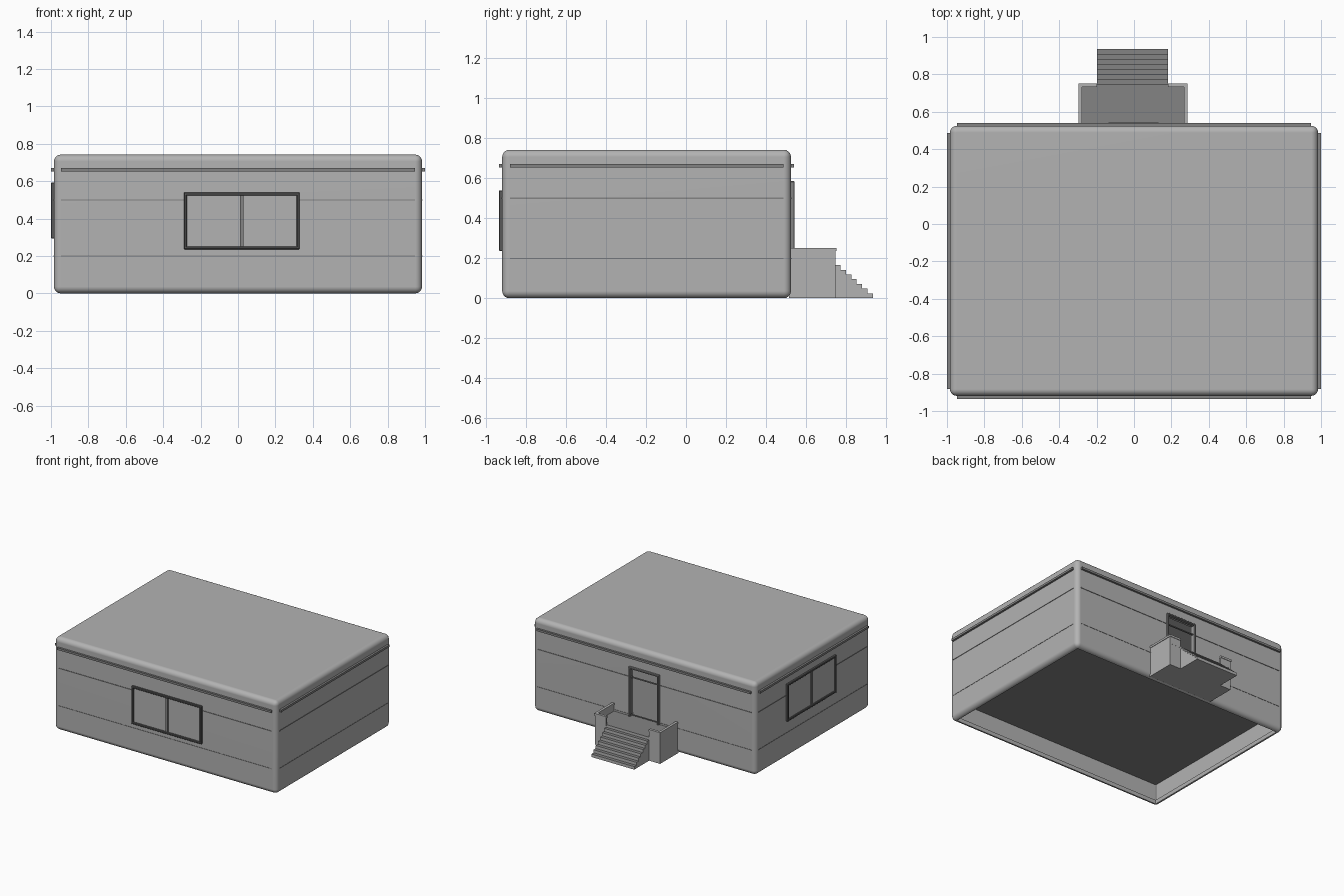
import bpy, bmesh, math
from mathutils import Vector

cube = bpy.data.objects.get("Cube")
if cube:
    bpy.data.objects.remove(cube, do_unlink=True)


def material(name, v):
    m = bpy.data.materials.new(name)
    m.use_nodes = True
    col = (v, v, v, 1)
    m.diffuse_color = col
    m.node_tree.nodes["Principled BSDF"].inputs["Base Color"].default_value = col
    return m


LIGHT = material("light_grey", 0.45)
MID = material("mid_grey", 0.23)
DARK = material("dark_grey", 0.10)


def finish(name, bm, *mats):
    bmesh.ops.recalc_face_normals(bm, faces=bm.faces)
    me = bpy.data.meshes.new(name)
    bm.to_mesh(me)
    bm.free()
    ob = bpy.data.objects.new(name, me)
    bpy.context.collection.objects.link(ob)
    for m in mats:
        me.materials.append(m)
    return ob


def add_box(bm, lo, hi):
    lo, hi = Vector(lo), Vector(hi)
    for v in bmesh.ops.create_cube(bm, size=1)["verts"]:
        v.co = (lo + hi) / 2 + v.co * (hi - lo)


def box(name, lo, hi, mat, bevel=0):
    bm = bmesh.new()
    add_box(bm, lo, hi)
    if bevel:
        bmesh.ops.bevel(bm, geom=bm.edges[:], offset=bevel, segments=1,
                        profile=0.5, affect='EDGES')
    return finish(name, bm, mat)


# Main dimensions
X, Y0, Y1, H, R, WALL = 0.984, -0.919, 0.525, 0.742, 0.036, 0.03
YC = (Y0 + Y1) / 2
FLOOR = 0.187                                   # floor and porch level
DX0, DX1, DTOP = -0.137, 0.132, 0.585           # door frame

# Rounded hollow shell, open underneath, with a doorway cut in the back wall
bm = bmesh.new()
add_box(bm, (-X, Y0, 0), (X, Y1, H))
bmesh.ops.bevel(bm, geom=bm.edges[:], offset=R, segments=5, profile=0.5, affect='EDGES')
bottom = max((f for f in bm.faces if f.normal.z < -0.99), key=lambda f: f.calc_area())
bmesh.ops.delete(bm, geom=[bottom], context='FACES_ONLY')
body = finish("building_shell", bm, LIGHT)
cutter = box("doorway_cutter", (DX0 + 0.008, Y1 - 0.1, FLOOR), (DX1 - 0.008, Y1 + 0.1, DTOP - 0.008), LIGHT)
cutter.hide_render = True
bpy.context.view_layer.objects.active = body
body.select_set(True)
solid = body.modifiers.new("thickness", 'SOLIDIFY')
solid.thickness, solid.offset = WALL, -1
cut = body.modifiers.new("doorway", 'BOOLEAN')
cut.operation, cut.object = 'DIFFERENCE', cutter
for mod in ("thickness", "doorway"):
    bpy.ops.object.modifier_apply(modifier=mod)
bpy.data.objects.remove(cutter, do_unlink=True)
bpy.ops.object.shade_smooth_by_angle(angle=math.radians(40))
weighted = body.modifiers.new("flat_walls", 'WEIGHTED_NORMAL')
weighted.keep_sharp = True
body.select_set(False)

# Floor slab inside the shell
box("floor", (-X + WALL - 0.003, Y0 + WALL - 0.003, 0.165),
    (X - WALL + 0.003, Y1 - WALL + 0.003, FLOOR), MID)


# Horizontal bands on all four walls: one deep rail and two fine seams
def bands(name, z0, z1, out, mat):
    lx, ly = X - R - 0.002, (Y1 - Y0) / 2 - R - 0.002
    for s, side in ((-1, "front"), (1, "back")):
        y = Y0 if s < 0 else Y1
        ys = sorted((y - s * 0.01, y + s * out))
        box(f"{name}_{side}", (-lx, ys[0], z0), (lx, ys[1], z1), mat)
    for s, side in ((-1, "right"), (1, "left")):
        xs = sorted((s * (X - 0.01), s * (X + out)))
        box(f"{name}_{side}", (xs[0], YC - ly, z0), (xs[1], YC + ly, z1), mat)


bands("roof_rail", 0.653, 0.670, 0.016, MID)
bands("upper_seam", 0.497, 0.503, 0.003, MID)
bands("lower_seam", 0.197, 0.202, 0.002, MID)


# Box on a wall: p runs along the wall, q is height, depth stands out from it
def on_wall(name, wall, p0, p1, q0, q1, depth, mat, bevel=0):
    if wall == "right":
        return box(name, (-X - depth, p0, q0), (-X + 0.01, p1, q1), mat, bevel)
    if wall == "front":
        return box(name, (p0, Y0 - depth, q0), (p1, Y0 + 0.01, q1), mat, bevel)
    return box(name, (p0, Y1 - 0.01, q0), (p1, Y1 + depth, q1), mat, bevel)


def frame(name, wall, a0, a1, z0, z1, mat, w, depth):
    on_wall(name + "_jamb_a", wall, a0, a0 + w, z0, z1, depth, mat, 0.003)
    on_wall(name + "_jamb_b", wall, a1 - w, a1, z0, z1, depth, mat, 0.003)
    on_wall(name + "_head", wall, a0, a1, z1 - w, z1, depth, mat, 0.003)


def window(name, wall, a0, a1, z0, z1):
    w, c = 0.016, (a0 + a1) / 2
    frame(name, wall, a0, a1, z0, z1, DARK, w, 0.016)
    on_wall(name + "_sill", wall, a0, a1, z0, z0 + w, 0.016, DARK, 0.003)
    on_wall(name + "_pane", wall, a0 + w / 2, a1 - w / 2, z0 + w / 2, z1 - w / 2, 0.005, LIGHT)
    on_wall(name + "_mullion", wall, c - 0.01, c + 0.01, z0 + w, z1 - w, 0.014, MID)


window("front_window", "front", -0.29, 0.33, 0.236, 0.539)
window("side_window", "right", -0.478, 0.142, 0.294, 0.592)
frame("door", "back", DX0, DX1, FLOOR, DTOP, MID, 0.014, 0.018)

# Porch platform with a darker top
PX0, PX1, PY = -0.298, 0.286, 0.752
SX0, SX1 = -0.197, 0.182
bm = bmesh.new()
add_box(bm, (PX0 + 0.004, Y1 - 0.01, 0), (PX1 - 0.004, PY - 0.005, FLOOR))
bmesh.ops.recalc_face_normals(bm, faces=bm.faces)
for f in bm.faces:
    f.material_index = 1 if f.normal.z > 0.5 else 0
finish("porch_platform", bm, LIGHT, MID)

# Parapet: side walls with front returns beside the steps, topped by caps
T, ZW, ZC = 0.020, 0.236, 0.252
for tag, xo, xr, s in (("right", PX0, SX0, 1), ("left", PX1, SX1, -1)):
    for part, e, z0, z1 in (("wall", 0.004, FLOOR - 0.01, ZW), ("cap", 0.0, ZW, ZC)):
        bm = bmesh.new()
        a, b = sorted((xo + s * e, xo + s * (T - e)))
        add_box(bm, (a, Y1 - 0.01, z0), (b, PY - T + e, z1))
        a, b = sorted((xo + s * e, xr))
        add_box(bm, (a, PY - T + e, z0), (b, PY - e, z1))
        finish(f"parapet_{part}_{tag}", bm, LIGHT)

# Steps extruded from a sawtooth profile, with darker treads
N, YS, YE = 7, PY - 0.007, 0.935
dy, dz = (YE - YS) / N, 0.166 / N
profile = [(YS, 0)]
for i in range(N):
    z = dz * (N - i)
    profile += [(YS + dy * i, z), (YS + dy * (i + 1), z)]
profile.append((YE, 0))
bm = bmesh.new()
face = bm.faces.new([bm.verts.new((SX0, y, z)) for y, z in profile])
ext = bmesh.ops.extrude_face_region(bm, geom=[face])["geom"]
bmesh.ops.translate(bm, verts=[g for g in ext if isinstance(g, bmesh.types.BMVert)],
                    vec=(SX1 - SX0, 0, 0))
bmesh.ops.recalc_face_normals(bm, faces=bm.faces)
for f in bm.faces:
    f.material_index = 1 if f.normal.z > 0.5 else 0
finish("steps", bm, LIGHT, MID)
